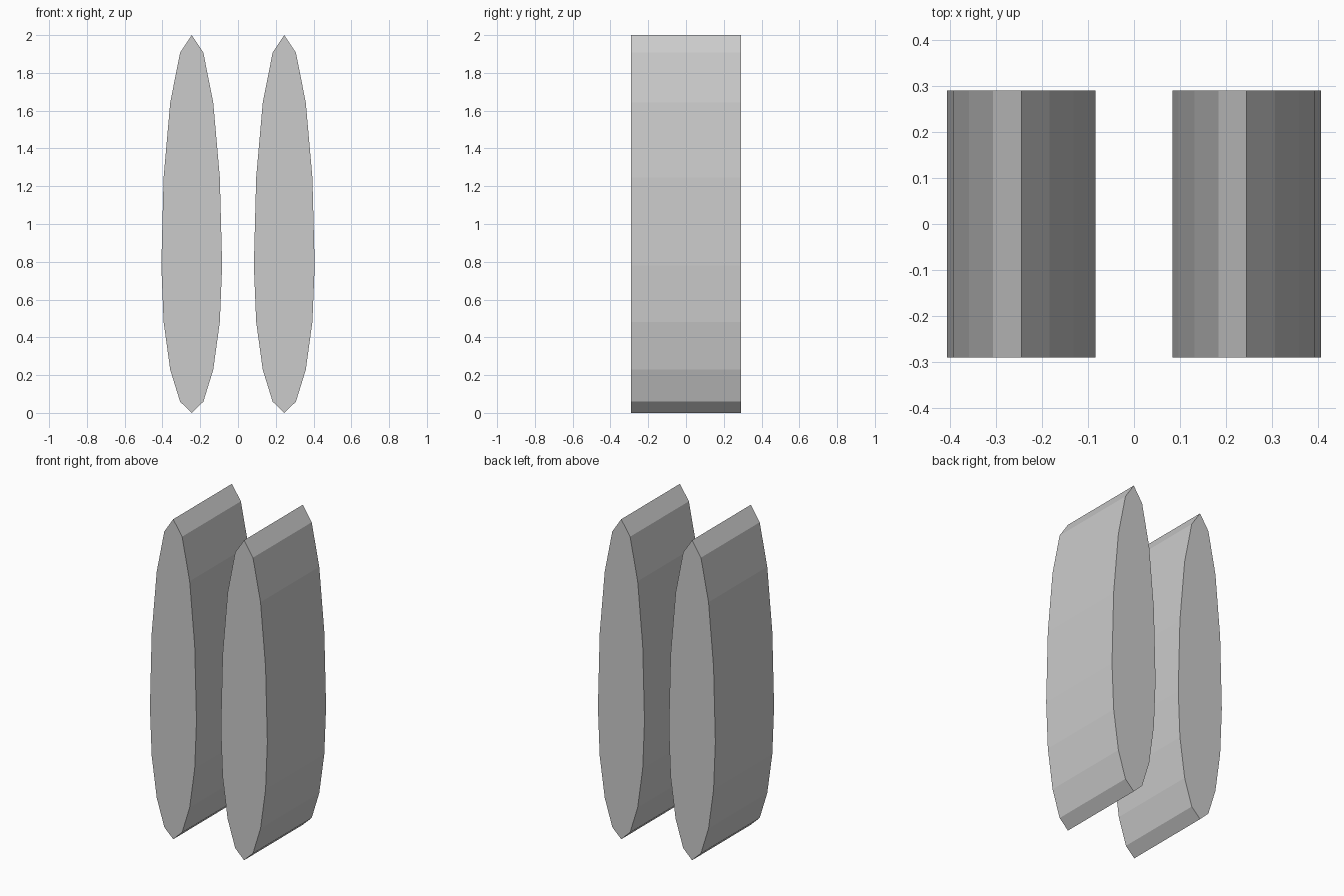
import bpy, bmesh, math

cube = bpy.data.objects.get("Cube")
if cube:
    bpy.data.objects.remove(cube, do_unlink=True)

SIDES = 16
HALF_WIDTH, HALF_DEPTH = 0.161, 0.29
WIDEST_Z, TOP_Z = 0.78, 2.0
OFFSET_X = 0.245

grey = bpy.data.materials.new("plain_grey")
grey.use_nodes = True
colour = (0.6, 0.6, 0.6, 1)
grey.diffuse_color = colour
grey.node_tree.nodes["Principled BSDF"].inputs["Base Color"].default_value = colour


def slab(name, centre_x):
    """Egg-shaped outline, taller above its widest line, extruded along y."""
    bm = bmesh.new()
    outline = []
    for i in range(SIDES):
        a = 2 * math.pi * i / SIDES
        rise = TOP_Z - WIDEST_Z if math.cos(a) > 0 else WIDEST_Z
        outline.append(bm.verts.new((HALF_WIDTH * math.sin(a), -HALF_DEPTH,
                                     WIDEST_Z + rise * math.cos(a))))
    front = bm.faces.new(outline)
    result = bmesh.ops.extrude_face_region(bm, geom=[front], use_keep_orig=True)
    back = [v for v in result["geom"] if isinstance(v, bmesh.types.BMVert)]
    bmesh.ops.translate(bm, verts=back, vec=(0, 2 * HALF_DEPTH, 0))
    bmesh.ops.recalc_face_normals(bm, faces=bm.faces)
    mesh = bpy.data.meshes.new(name)
    bm.to_mesh(mesh)
    bm.free()
    mesh.materials.append(grey)
    obj = bpy.data.objects.new(name, mesh)
    obj.location.x = centre_x
    bpy.context.collection.objects.link(obj)


# Matching pair of upright slabs
for side, sign in (("left", 1), ("right", -1)):
    slab(side + "_slab", sign * OFFSET_X)
